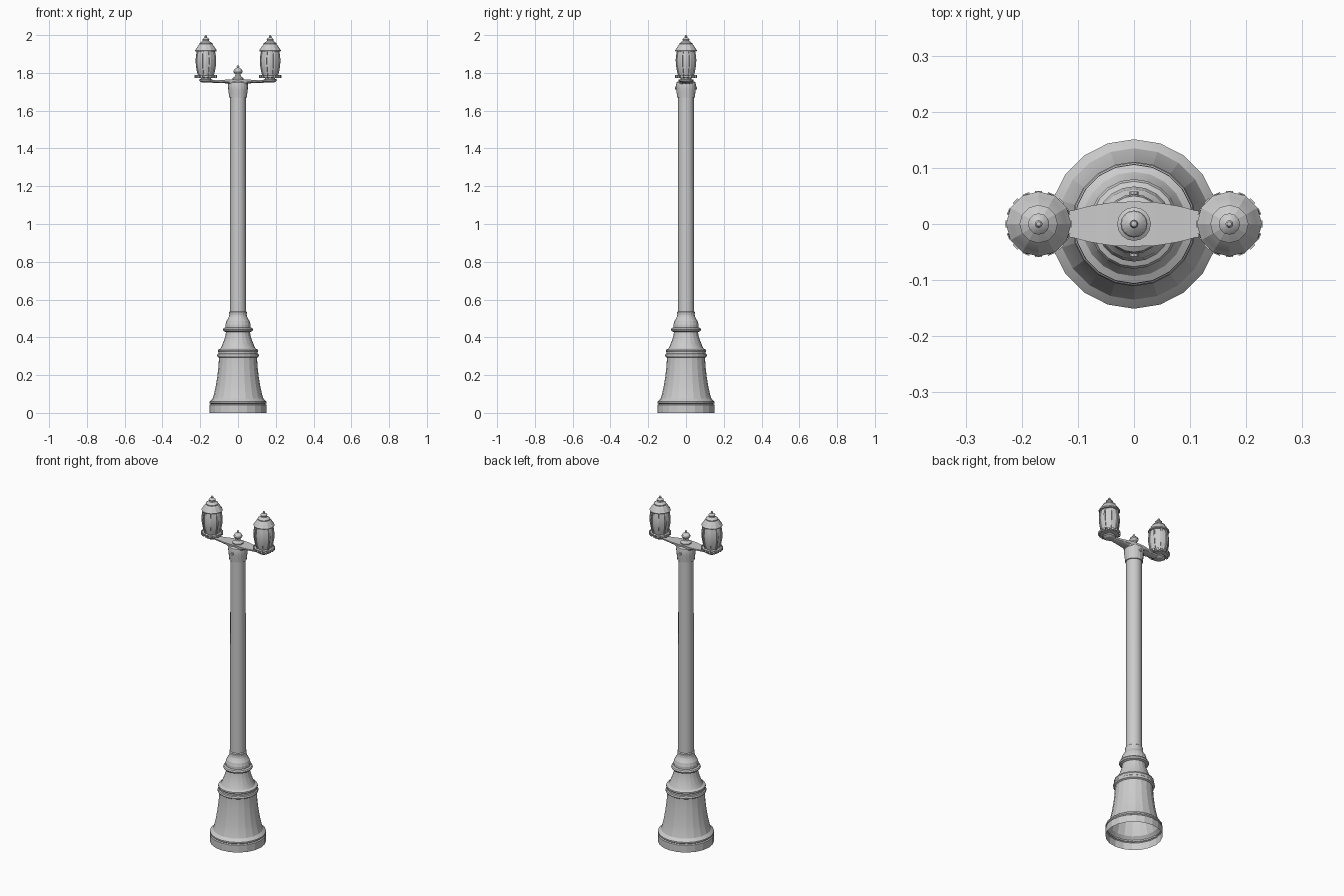
import bpy, bmesh
from math import sin, cos, pi, radians
from mathutils import Matrix, Vector

if "Cube" in bpy.data.objects:
    bpy.data.objects.remove(bpy.data.objects["Cube"])


def finish(name, bm):
    bmesh.ops.recalc_face_normals(bm, faces=bm.faces)
    me = bpy.data.meshes.new(name)
    bm.to_mesh(me)
    bm.free()
    ob = bpy.data.objects.new(name, me)
    bpy.context.collection.objects.link(ob)
    return ob


def lathe(name, profile, sides, x=0.0):
    """Revolve (radius, z) points about a vertical axis at x; zero radius closes to a point."""
    bm = bmesh.new()
    rings = []
    for r, z in profile:
        if r == 0:
            rings.append([bm.verts.new((x, 0, z))] * sides)
        else:
            rings.append([bm.verts.new((x + r * sin(2 * pi * i / sides),
                                        r * cos(2 * pi * i / sides), z)) for i in range(sides)])
    for a, b in zip(rings, rings[1:]):
        for i in range(sides):
            j = (i + 1) % sides
            bm.faces.new(list(dict.fromkeys((a[i], a[j], b[j], b[i]))))
    return finish(name, bm)


def box(bm, size, matrix):
    bmesh.ops.create_cube(bm, size=1, matrix=matrix @ Matrix.Diagonal((*size, 1)))


# Flared pedestal, open underneath
lathe("pedestal", [
    (.151, 0), (.151, .043), (.145, .047), (.151, .052), (.151, .06), (.145, .066),
    (.135, .075), (.127, .10), (.118, .14), (.110, .19), (.104, .24), (.101, .285),
    (.101, .292), (.109, .297), (.111, .304), (.109, .311), (.104, .315), (.104, .322),
    (.107, .327), (.106, .334), (.093, .341), (.087, .352), (.076, .38), (.066, .41),
    (.064, .428), (.076, .433), (.080, .441), (.076, .449), (.067, .453), (.067, .468),
    (.063, .48), (.062, .486), (.056, .494), (.048, .51), (.046, .521),
    (.047, .525), (.047, .533), (.042, .538)], 20)

# Shaft
lathe("pole", [(.0425, .53), (.0415, 1.69)], 24)

# Collar gripping the pole head
lathe("collar", [(.0415, 1.67), (.047, 1.67), (.049, 1.69), (.052, 1.715),
                 (.053, 1.735), (.05, 1.75), (.038, 1.757), (0, 1.757)], 20)

# Fixing bolts front and back of the collar
for name, s in (("front_bolt", -1), ("back_bolt", 1)):
    bm = bmesh.new()
    bmesh.ops.create_cone(bm, cap_ends=True, segments=8, radius1=.008, radius2=.008, depth=.012,
                          matrix=Matrix.Translation((0, s * .052, 1.72)) @ Matrix.Rotation(pi / 2, 4, 'X'))
    finish(name, bm)

# Crossarm: flat top, rounded belly, (x, half width, top z, bottom z)
half = [(0, .040, 1.766, 1.715), (.035, .039, 1.766, 1.722), (.05, .037, 1.765, 1.742),
        (.08, .032, 1.763, 1.747), (.11, .024, 1.762, 1.747), (.14, .021, 1.763, 1.748),
        (.165, .020, 1.768, 1.754), (.18, .015, 1.772, 1.764)]
stations = [(-x, w, t, b) for x, w, t, b in half[:0:-1]] + half
bm = bmesh.new()
loops = []
for x, w, t, b in stations:
    pts = [(w, t)] + [(w * cos(a), t - .004 - (t - .004 - b) * sin(a))
                      for a in (radians(d) for d in range(0, 181, 30))] + [(-w, t)]
    loops.append([bm.verts.new((x, y, z)) for y, z in pts])
for a, b in zip(loops, loops[1:]):
    for i in range(len(a)):
        j = (i + 1) % len(a)
        bm.faces.new((a[i], a[j], b[j], b[i]))
bm.faces.new(loops[0])
bm.faces.new(loops[-1])
finish("crossarm", bm)

# Centre finial
lathe("centre_finial", [
    (.030, 1.764), (.030, 1.772), (.022, 1.777), (.015, 1.783), (.014, 1.793), (.020, 1.798),
    (.024, 1.806), (.022, 1.815), (.014, 1.823), (.006, 1.828), (.007, 1.833), (.005, 1.838),
    (0, 1.841)], 16)

# Globe outline shared by the lantern and its ribs
globe = [(.040, 1.785), (.047, 1.81), (.0525, 1.84), (.054, 1.87), (.051, 1.895), (.047, 1.915)]

for side, cx in (("left", -.17), ("right", .17)):
    # Cup under the lantern
    lathe(side + "_lamp_cup", [(0, 1.748), (.022, 1.75), (.034, 1.757), (.036, 1.764), (.026, 1.768),
                               (.026, 1.772), (.050, 1.774), (.054, 1.779), (.052, 1.785),
                               (.038, 1.787)], 16, cx)
    lathe(side + "_lamp_globe", globe, 12, cx)

    # Stepped roof and tip
    lathe(side + "_lamp_roof", [
        (.045, 1.912), (.056, 1.914), (.058, 1.919), (.054, 1.924), (.049, 1.932), (.041, 1.944),
        (.034, 1.952), (.034, 1.957), (.027, 1.962), (.018, 1.968), (.017, 1.974), (.019, 1.978),
        (.013, 1.984), (.006, 1.988), (.007, 1.993), (.004, 1.998), (0, 2.0)], 12, cx)

    # Curved ribs down the globe and a ring of teeth round its foot
    bm = bmesh.new()
    for k in range(8):
        turn = Matrix.Translation((cx, 0, 0)) @ Matrix.Rotation(2 * pi * (k + .5) / 8, 4, 'Z')
        rows = [[bm.verts.new(turn @ Vector((r + d, y, z)))
                 for d, y in ((-.003, -.004), (.0035, -.004), (.0035, .004), (-.003, .004))]
                for r, z in globe]
        for a, b in zip(rows, rows[1:]):
            for i in range(4):
                j = (i + 1) % 4
                bm.faces.new((a[i], a[j], b[j], b[i]))
    finish(side + "_lamp_ribs", bm)
    bm = bmesh.new()
    for k in range(16):
        box(bm, (.008, .012, .014), Matrix.Translation((cx, 0, 1.781)) @
            Matrix.Rotation(2 * pi * k / 16, 4, 'Z') @ Matrix.Translation((.055, 0, 0)))
    finish(side + "_lamp_teeth", bm)

# Soften only the gentle facets
for ob in bpy.context.collection.objects:
    ob.select_set(True)
    bpy.context.view_layer.objects.active = ob
bpy.ops.object.shade_smooth_by_angle(angle=radians(16))
